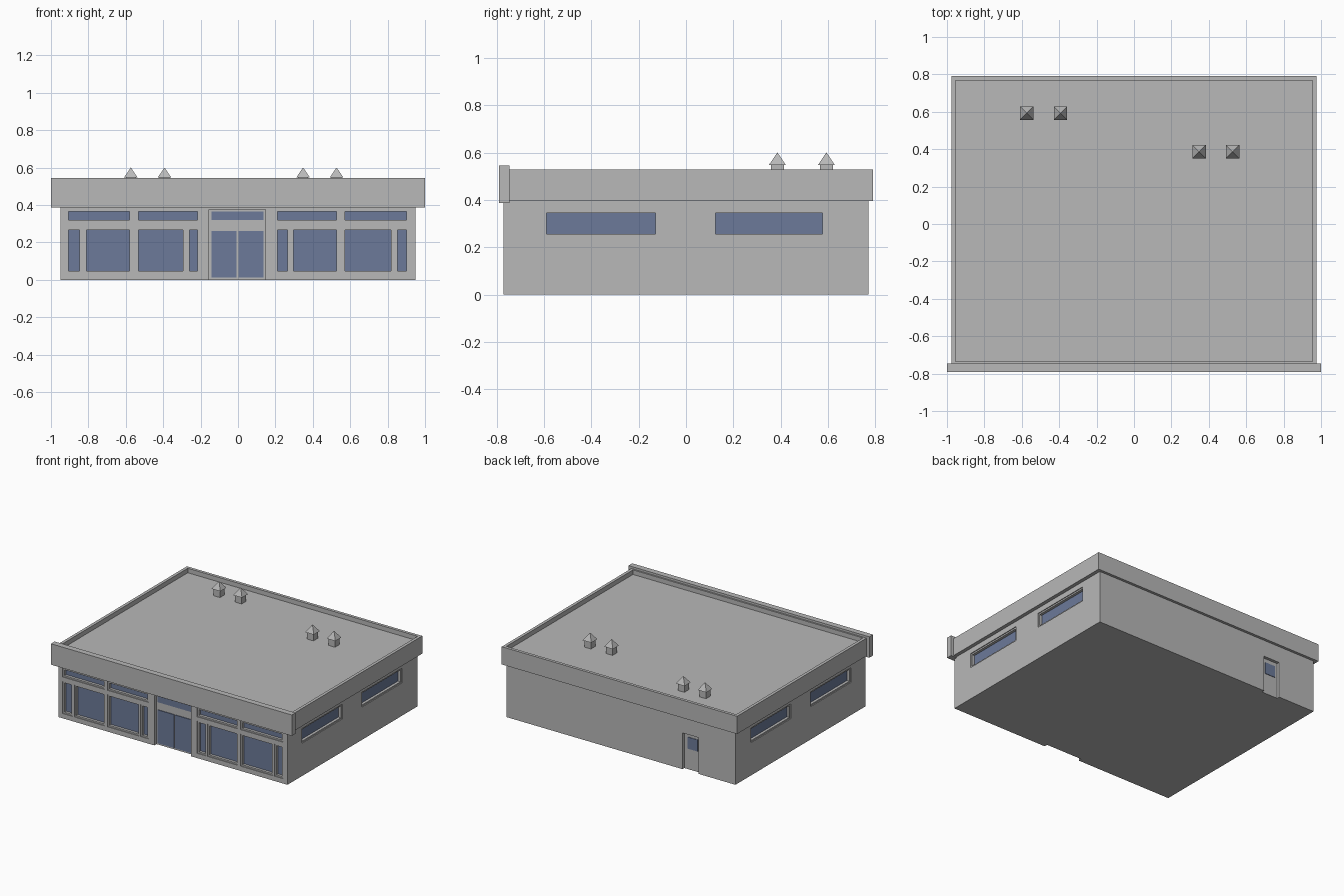
import bpy
import bmesh
import math

cube = bpy.data.objects.get("Cube")
if cube:
    bpy.data.objects.remove(cube, do_unlink=True)


def material(name, rgb):
    m = bpy.data.materials.new(name)
    m.use_nodes = True
    m.diffuse_color = (*rgb, 1)
    m.node_tree.nodes["Principled BSDF"].inputs["Base Color"].default_value = (*rgb, 1)
    return m


GREY = material("light grey", (0.48, 0.48, 0.48))
BLUE = material("glass blue", (0.15, 0.195, 0.32))

HALF_X, HALF_Y, WALL_TOP = 0.95, 0.77, 0.4


def add_box(bm, a, b):
    """Add an axis-aligned box between two opposite corners."""
    verts = bmesh.ops.create_cube(bm, size=1)["verts"]
    for v in verts:
        for i in range(3):
            v.co[i] = (a[i] + b[i]) / 2 + v.co[i] * abs(b[i] - a[i])
    return verts


def make_object(name, bm, mat):
    mesh = bpy.data.meshes.new(name)
    bm.to_mesh(mesh)
    bm.free()
    mesh.materials.append(mat)
    obj = bpy.data.objects.new(name, mesh)
    bpy.context.collection.objects.link(obj)
    return obj


def box_object(name, a, b):
    bm = bmesh.new()
    add_box(bm, a, b)
    return make_object(name, bm, GREY)


# Each side maps (position along wall, depth into wall, height) to space
SIDES = {
    "front": lambda u, d, z: (u, d - HALF_Y, z),
    "back": lambda u, d, z: (u, HALF_Y - d, z),
    "left": lambda u, d, z: (HALF_X - d, u, z),
    "right": lambda u, d, z: (d - HALF_X, u, z),
}
cut, frames, glass = bmesh.new(), bmesh.new(), bmesh.new()


def panel(bm, side, u0, u1, z0, z1, d0, d1):
    place = SIDES[side]
    add_box(bm, place(u0, d0, z0), place(u1, d1, z1))


def window(side, u0, u1, z0, z1, t=0.011, deep=0.03):
    """Recess in the wall with a thin frame and a pane at the back."""
    panel(cut, side, u0, u1, z0, z1, -0.02, deep)
    for bar in ((u0, u0 + t, z0, z1), (u1 - t, u1, z0, z1),
                (u0 + t, u1 - t, z0, z0 + t), (u0 + t, u1 - t, z1 - t, z1)):
        panel(frames, side, *bar, 0.006, deep)
    panel(glass, side, u0 + t, u1 - t, z0 + t, z1 - t, deep - 0.004, deep)


# Shop front: transoms above, display panes below
for u0, u1 in ((-0.917, -0.568), (-0.543, -0.206), (0.2, 0.537), (0.56, 0.912)):
    window("front", u0, u1, 0.31, 0.376)
for u0, u1 in ((-0.917, -0.836), (-0.82, -0.568), (-0.543, -0.282), (-0.27, -0.206),
               (0.2, 0.275), (0.287, 0.537), (0.56, 0.83), (0.842, 0.912)):
    window("front", u0, u1, 0.036, 0.278)

# Long high windows on both side walls
for side in ("left", "right"):
    for u0, u1 in ((-0.6, -0.118), (0.113, 0.588)):
        window(side, u0, u1, 0.246, 0.356)

# Entrance bay: recess with a transom and two glazed doors
panel(cut, "front", -0.155, 0.148, -0.02, 0.376, -0.02, 0.026)
panel(glass, "front", -0.143, 0.137, 0.32, 0.365, 0.021, 0.028)
for u0, u1 in ((-0.143, -0.008), (0.002, 0.137)):
    panel(glass, "front", u0, u1, 0.012, 0.262, 0.021, 0.028)

# Back door: recess with a small pane
panel(cut, "back", -0.645, -0.51, -0.02, 0.272, -0.02, 0.022)
panel(glass, "back", -0.622, -0.538, 0.155, 0.242, 0.018, 0.025)

# Walls with all openings cut out
walls = box_object("walls", (-HALF_X, -HALF_Y, 0), (HALF_X, HALF_Y, WALL_TOP))
cutter = make_object("opening_cutter", cut, GREY)
cutter.hide_render = True
mod = walls.modifiers.new("openings", "BOOLEAN")
mod.operation = "DIFFERENCE"
mod.solver = "EXACT"
mod.object = cutter
bpy.context.view_layer.objects.active = walls
bpy.ops.object.modifier_apply(modifier=mod.name)
bpy.data.objects.remove(cutter, do_unlink=True)
make_object("window_frames", frames, GREY)
make_object("window_panes", glass, BLUE)

# Roof slab with a sunken deck behind a low parapet
bm = bmesh.new()
add_box(bm, (-0.977, -0.757, 0.396), (0.977, 0.79, 0.529))
bm.normal_update()
top = max(bm.faces, key=lambda f: f.normal.z)
bmesh.ops.inset_region(bm, faces=[top], thickness=0.032)
deck = bmesh.ops.extrude_discrete_faces(bm, faces=[top])["faces"][0]
for v in deck.verts:
    v.co.z = 0.495
make_object("roof", bm, GREY)

# Deep fascia over the shop front
box_object("front_fascia", (-1, -0.79, 0.388), (1, -0.746, 0.545))

# Roof vents: square posts with pyramid caps
for i, (x, y) in enumerate(((-0.573, 0.593), (-0.393, 0.593), (0.348, 0.386), (0.527, 0.386))):
    bm = bmesh.new()
    add_box(bm, (x - 0.027, y - 0.027, 0.49), (x + 0.027, y + 0.027, 0.55))
    cap = bmesh.ops.create_cone(bm, cap_ends=True, segments=4, radius1=0.036 * math.sqrt(2),
                                radius2=0, depth=0.053)["verts"]
    turn = math.radians(45)
    for v in cap:
        px, py = v.co.x, v.co.y
        v.co.x = x + px * math.cos(turn) - py * math.sin(turn)
        v.co.y = y + px * math.sin(turn) + py * math.cos(turn)
        v.co.z += 0.574
    # Keep cap corners on the square whichever way the cone starts
    if max(v.co.x for v in cap) - x > 0.045:
        for v in cap:
            dx, dy = v.co.x - x, v.co.y - y
            v.co.x = x + (dx - dy) / math.sqrt(2)
            v.co.y = y + (dx + dy) / math.sqrt(2)
    make_object(f"roof_vent_{i + 1}", bm, GREY)
